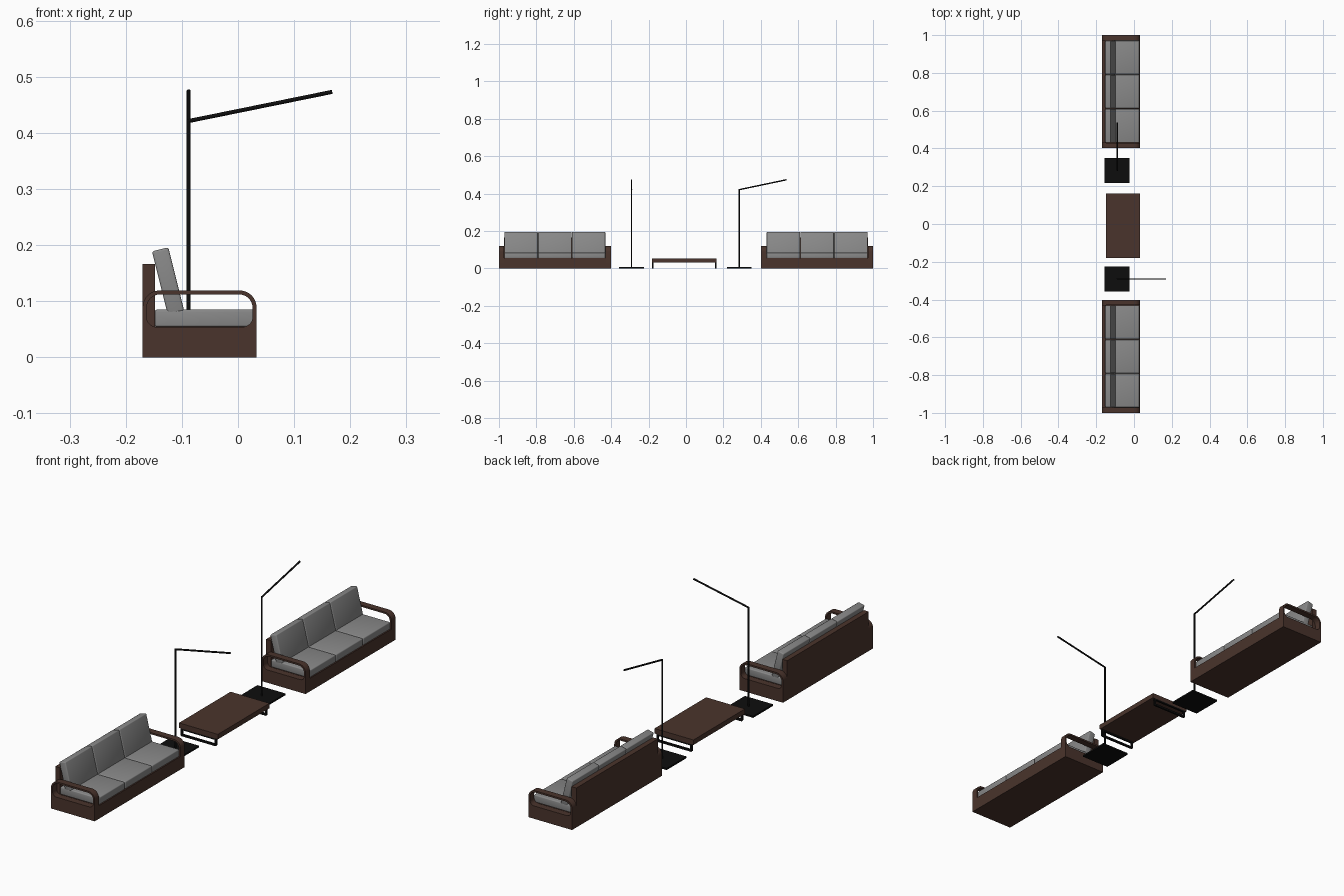
import bpy, bmesh, math
from mathutils import Vector, Matrix

if "Cube" in bpy.data.objects:
    bpy.data.objects.remove(bpy.data.objects["Cube"])


def material(name, r, g, b):
    m = bpy.data.materials.new(name)
    m.diffuse_color = (r, g, b, 1)
    m.use_nodes = True
    m.node_tree.nodes["Principled BSDF"].inputs["Base Color"].default_value = m.diffuse_color
    return m


WOOD = material("dark_wood", 0.068, 0.034, 0.025)
FABRIC = material("grey_fabric", 0.25, 0.25, 0.25)
METAL = material("black_metal", 0.004, 0.004, 0.004)


def box(name, lo, hi, mat, bevel=0.0):
    lo, hi = Vector(lo), Vector(hi)
    bm = bmesh.new()
    bmesh.ops.create_cube(bm, size=1)
    for v in bm.verts:
        v.co = Vector(v.co[i] * (hi[i] - lo[i]) for i in range(3))
    me = bpy.data.meshes.new(name)
    if bevel:
        bmesh.ops.bevel(bm, geom=bm.edges[:], offset=bevel, segments=3,
                        profile=0.5, affect='EDGES')
    bm.to_mesh(me)
    bm.free()
    me.materials.append(mat)
    ob = bpy.data.objects.new(name, me)
    ob.location = (lo + hi) / 2
    bpy.context.collection.objects.link(ob)
    if bevel:
        smooth(ob)
    return ob


def smooth(ob):
    bpy.ops.object.select_all(action='DESELECT')
    ob.select_set(True)
    bpy.context.view_layer.objects.active = ob
    bpy.ops.object.shade_smooth_by_angle(angle=math.radians(35))


def rounded(x0, x1, z0, z1, r_low, r_top, n=8):
    """Rectangle outline with separate lower and upper corner radii."""
    pts = []
    for cx, cz, r, a0 in ((x1 - r_top, z1 - r_top, r_top, 0),
                          (x0 + r_top, z1 - r_top, r_top, 90),
                          (x0 + r_low, z0 + r_low, r_low, 180),
                          (x1 - r_low, z0 + r_low, r_low, 270)):
        if r == 0:
            pts.append((cx, cz))
            continue
        for i in range(n + 1):
            a = math.radians(a0 + 90 * i / n)
            pts.append((cx + r * math.cos(a), cz + r * math.sin(a)))
    return pts


def plate(name, outlines, y0, y1, mat):
    """Filled x-z outlines (the second is a hole) extruded along y."""
    cu = bpy.data.curves.new(name, 'CURVE')
    cu.dimensions = '2D'
    cu.fill_mode = 'BOTH'
    cu.extrude = (y1 - y0) / 2
    for pts in outlines:
        sp = cu.splines.new('POLY')
        sp.points.add(len(pts) - 1)
        for p, (x, z) in zip(sp.points, pts):
            p.co = (x, z, 0, 1)
        sp.use_cyclic_u = True
    cu.materials.append(mat)
    ob = bpy.data.objects.new(name, cu)
    ob.rotation_euler = (math.pi / 2, 0, 0)
    ob.location.y = (y0 + y1) / 2
    bpy.context.collection.objects.link(ob)
    bpy.ops.object.select_all(action='DESELECT')
    ob.select_set(True)
    bpy.context.view_layer.objects.active = ob
    bpy.ops.object.convert(target='MESH')
    smooth(bpy.context.object)


def rod(name, a, b, radius, mat):
    a, b = Vector(a), Vector(b)
    bm = bmesh.new()
    bmesh.ops.create_cone(bm, cap_ends=True, segments=16, radius1=radius,
                          radius2=radius, depth=(b - a).length)
    rot = (b - a).to_track_quat('Z', 'Y').to_matrix().to_4x4()
    bm.transform(Matrix.Translation((a + b) / 2) @ rot)
    me = bpy.data.meshes.new(name)
    bm.to_mesh(me)
    bm.free()
    me.materials.append(mat)
    ob = bpy.data.objects.new(name, me)
    bpy.context.collection.objects.link(ob)
    smooth(ob)


def sofa(y0, y1):
    arm = 0.028
    a, b = y0 + arm, y1 - arm
    box("sofa_base", (-0.17, a, 0), (0.033, b, 0.055), WOOD)
    box("sofa_back_panel", (-0.17, a, 0.055), (-0.148, b, 0.166), WOOD)
    # side panels with a looped armrest
    for s0, s1 in ((y0, a), (b, y1)):
        plate("sofa_armrest",
              [rounded(-0.17, 0.033, 0, 0.119, 0, 0.03),
               rounded(-0.163, 0.026, 0.054, 0.112, 0.018, 0.024)],
              s0, s1, WOOD)
    # three seat cushions and three leaning back cushions
    w = (b - a) / 3
    for i in range(3):
        c0, c1 = a + i * w + 0.001, a + (i + 1) * w - 0.001
        box("seat_cushion", (-0.148, c0, 0.054), (0.029, c1, 0.085), FABRIC, 0.004)
        back = box("back_cushion", (-0.015, c0, -0.0585), (0.015, c1, 0.0585), FABRIC, 0.004)
        back.location.x, back.location.z = -0.1245, 0.1355
        back.rotation_euler.y = math.radians(-14)


def lamp(y, tip):
    box("lamp_base", (-0.155, y - 0.066, 0), (-0.024, y + 0.066, 0.007), METAL)
    top = Vector((-0.088, y, 0.421))
    rod("lamp_pole", (-0.088, y, 0.004), top, 0.0036, METAL)
    rod("lamp_arm", top, top + Vector(tip), 0.0036, METAL)
    # rounded elbow
    bm = bmesh.new()
    bmesh.ops.create_uvsphere(bm, u_segments=12, v_segments=8, radius=0.0037)
    me = bpy.data.meshes.new("lamp_elbow")
    bm.to_mesh(me)
    bm.free()
    me.materials.append(METAL)
    ob = bpy.data.objects.new("lamp_elbow", me)
    ob.location = top
    bpy.context.collection.objects.link(ob)
    smooth(ob)


def table():
    box("table_top", (-0.148, -0.181, 0.032), (0.033, 0.162, 0.053), WOOD)
    # closed rectangular leg frames at both ends
    for y0 in (-0.181, 0.154):
        plate("table_leg_frame",
              [rounded(-0.14, 0.025, 0, 0.032, 0.004, 0, 4),
               rounded(-0.132, 0.017, 0.008, 0.026, 0.002, 0, 4)],
              y0, y0 + 0.008, METAL)


sofa(0.402, 1.0)
sofa(-1.0, -0.402)
lamp(0.284, (0, 0.253, 0.053))
lamp(-0.291, (0.256, 0, 0.052))
table()
